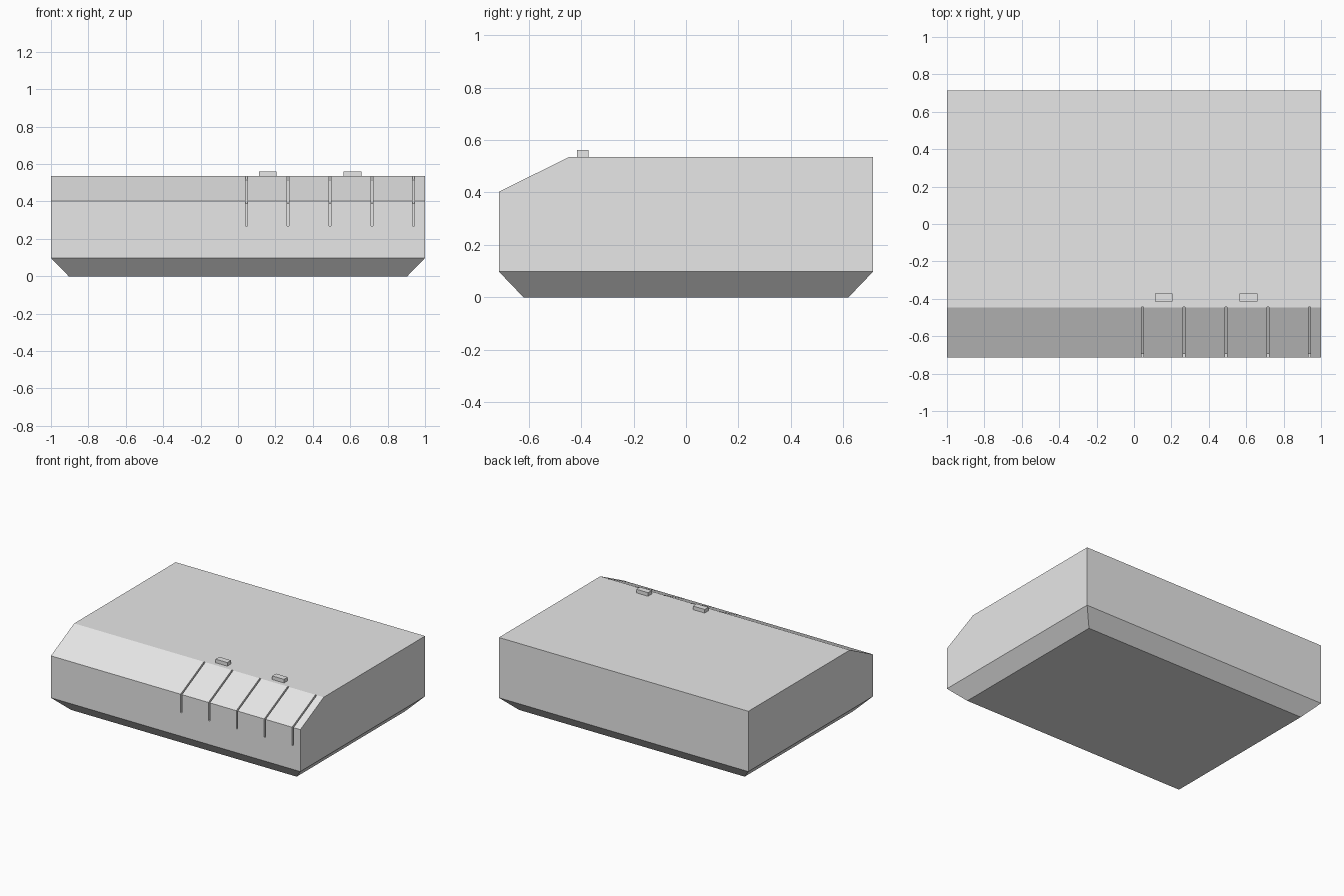
import bpy
import bmesh
from math import radians

default = bpy.data.objects.get("Cube")
if default:
    bpy.data.objects.remove(default, do_unlink=True)

# One plain grey for everything
GREY = (0.8, 0.8, 0.8, 1.0)
grey = bpy.data.materials.new("plain grey")
grey.diffuse_color = GREY
grey.use_nodes = True
for node in grey.node_tree.nodes:
    if node.type == 'BSDF_PRINCIPLED':
        node.inputs["Base Color"].default_value = GREY

# Main dimensions
HALF_X, HALF_Y = 1.0, 0.714
FOOT_X, FOOT_Y = 0.905, 0.62
CHAMFER_Z, LIP_Z, TOP_Z = 0.098, 0.402, 0.535
RIDGE_Y = -0.447


def add_object(name, bm):
    bmesh.ops.recalc_face_normals(bm, faces=bm.faces)
    mesh = bpy.data.meshes.new(name)
    bm.to_mesh(mesh)
    bm.free()
    mesh.materials.append(grey)
    obj = bpy.data.objects.new(name, mesh)
    bpy.context.collection.objects.link(obj)
    return obj


def add_box(name, low, high):
    bm = bmesh.new()
    bmesh.ops.create_cube(bm, size=1)
    for v in bm.verts:
        v.co = [(a + b) / 2 + c * (b - a) for a, b, c in zip(low, high, v.co)]
    return add_object(name, bm)


# Body: convex block with a sloped front edge and a chamfered underside
bm = bmesh.new()
for s in (-1, 1):
    for t in (-1, 1):
        bm.verts.new((s * FOOT_X, t * FOOT_Y, 0))
        bm.verts.new((s * HALF_X, t * HALF_Y, CHAMFER_Z))
    for y, z in ((-HALF_Y, LIP_Z), (RIDGE_Y, TOP_Z), (HALF_Y, TOP_Z)):
        bm.verts.new((s * HALF_X, y, z))
bmesh.ops.convex_hull(bm, input=bm.verts)
bmesh.ops.dissolve_limit(bm, angle_limit=radians(1), verts=bm.verts, edges=bm.edges)
body = add_object("body", bm)

# Groove cutters: five thin slots following the front and the slope
GROOVE_PROFILE = [(-0.694, 0.27), (-0.694, 0.39), (-0.445, 0.515),
                  (-0.445, 0.6), (-0.8, 0.6), (-0.8, 0.27)]
GROOVE_WIDTH = 0.011
bm = bmesh.new()
for i in range(5):
    x = 0.045 + i * 0.2235 - GROOVE_WIDTH / 2
    face = bm.faces.new([bm.verts.new((x, y, z)) for y, z in GROOVE_PROFILE])
    side = bmesh.ops.extrude_face_region(bm, geom=[face], use_keep_orig=True)
    moved = [g for g in side["geom"] if isinstance(g, bmesh.types.BMVert)]
    bmesh.ops.translate(bm, verts=moved, vec=(GROOVE_WIDTH, 0, 0))
cutter = add_object("groove_cutter", bm)
cutter.hide_render = True
cutter.hide_viewport = True

cut = body.modifiers.new("grooves", 'BOOLEAN')
cut.operation = 'DIFFERENCE'
cut.solver = 'EXACT'
cut.object = cutter

# Small raised blocks behind the slope
for name, x in (("inner_block", 0.158), ("outer_block", 0.612)):
    add_box(name, (x - 0.047, -0.415, TOP_Z - 0.005), (x + 0.047, -0.372, 0.561))
